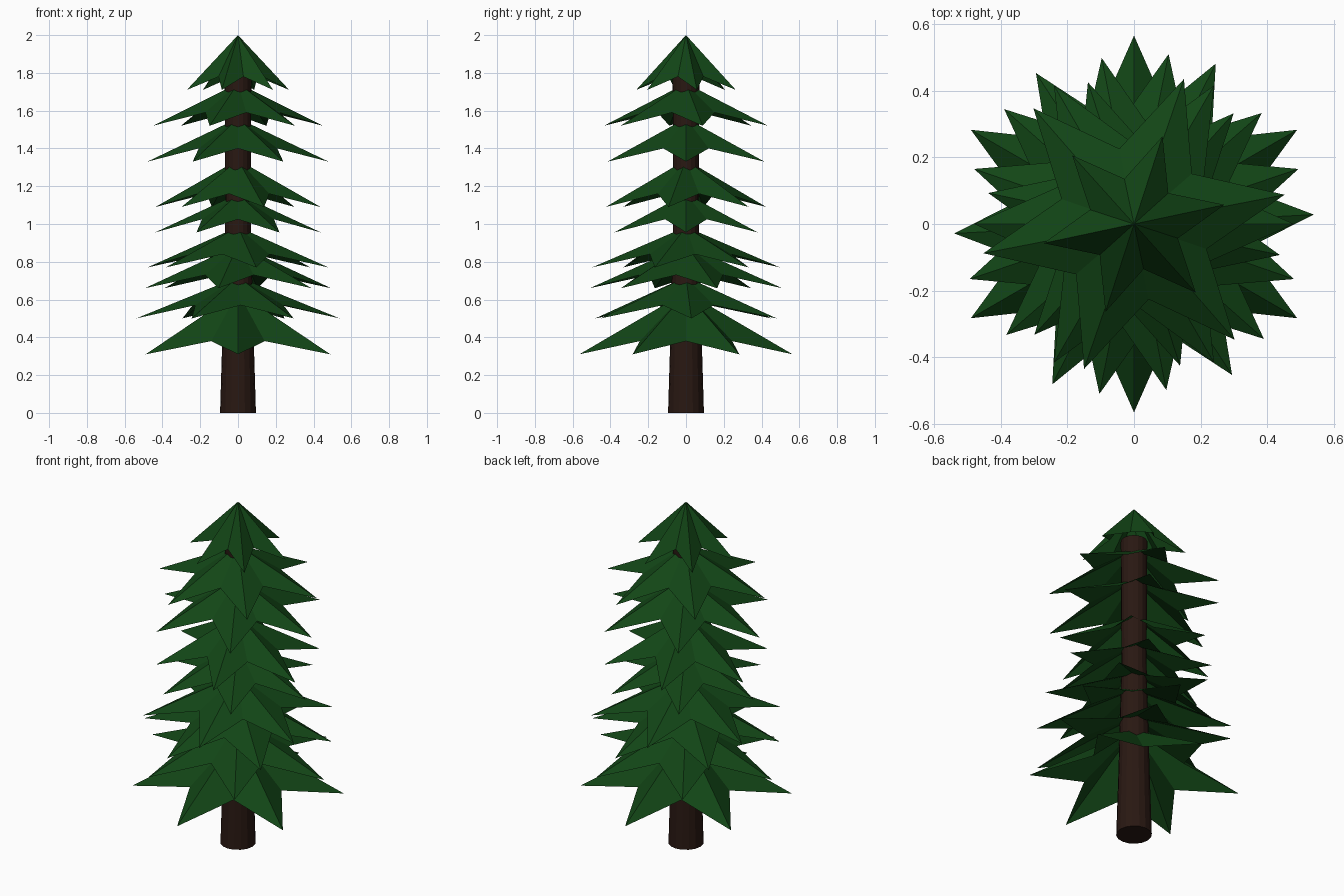
import bpy, bmesh
from math import radians, cos, sin, pi

if "Cube" in bpy.data.objects:
    bpy.data.objects.remove(bpy.data.objects["Cube"])


def material(name, rgb):
    m = bpy.data.materials.new(name)
    m.diffuse_color = (*rgb, 1)
    m.use_nodes = True
    m.node_tree.nodes["Principled BSDF"].inputs["Base Color"].default_value = m.diffuse_color
    return m


def add_object(name, bm, mat):
    bmesh.ops.recalc_face_normals(bm, faces=bm.faces)
    me = bpy.data.meshes.new(name)
    bm.to_mesh(me)
    bm.free()
    me.materials.append(mat)
    ob = bpy.data.objects.new(name, me)
    bpy.context.collection.objects.link(ob)
    return ob


def ring(bm, r, z, n):
    return [bm.verts.new((r * cos(2 * pi * i / n), r * sin(2 * pi * i / n), z)) for i in range(n)]


green = material("needles", (0.006, 0.06, 0.008))
brown = material("bark", (0.022, 0.009, 0.006))

# Trunk: tapered round column
SIDES = 16
bm = bmesh.new()
rings = [ring(bm, r, z, SIDES) for r, z in [(.095, 0), (.083, .4), (.067, 1.05), (.071, 1.8)]]
for a, b in zip(rings, rings[1:]):
    for i in range(SIDES):
        j = (i + 1) % SIDES
        bm.faces.new((a[i], a[j], b[j], b[i]))
bm.faces.new(rings[0][::-1])
bm.faces.new(rings[-1])
add_object("trunk", bm, brown)


# Branch tier: open six-pointed star cone, notches higher than the tips
def tier(name, tip_z, radius, apex_z, turn):
    bm = bmesh.new()
    apex = bm.verts.new((0, 0, apex_z))
    rim = []
    for i in range(12):
        a = radians(turn + 30 * i)
        r, z = (radius, tip_z) if i % 2 == 0 else (radius * .5, tip_z + .07)
        rim.append(bm.verts.new((r * cos(a), r * sin(a), z)))
    for i in range(12):
        bm.faces.new((apex, rim[i], rim[(i + 1) % 12]))
    ob = add_object(name, bm, green)
    # open shell: make sure the outside faces up
    if sum(p.normal.z for p in ob.data.polygons) < 0:
        ob.data.flip_normals()


# tip height, radius, apex height, rotation in degrees
TIERS = [
    (.31, .565, .64, 30),
    (.50, .54, .72, 3),
    (.66, .52, .89, 18.5),
    (.77, .507, .985, -19),
    (.955, .44, 1.16, 0),
    (1.09, .447, 1.34, -12),
    (1.33, .48, 1.56, 0),
    (1.52, .46, 1.745, 11),
    (1.71, .277, 2.0, 12),
]
for k, t in enumerate(TIERS, 1):
    tier(f"branch_tier_{k}", *t)
